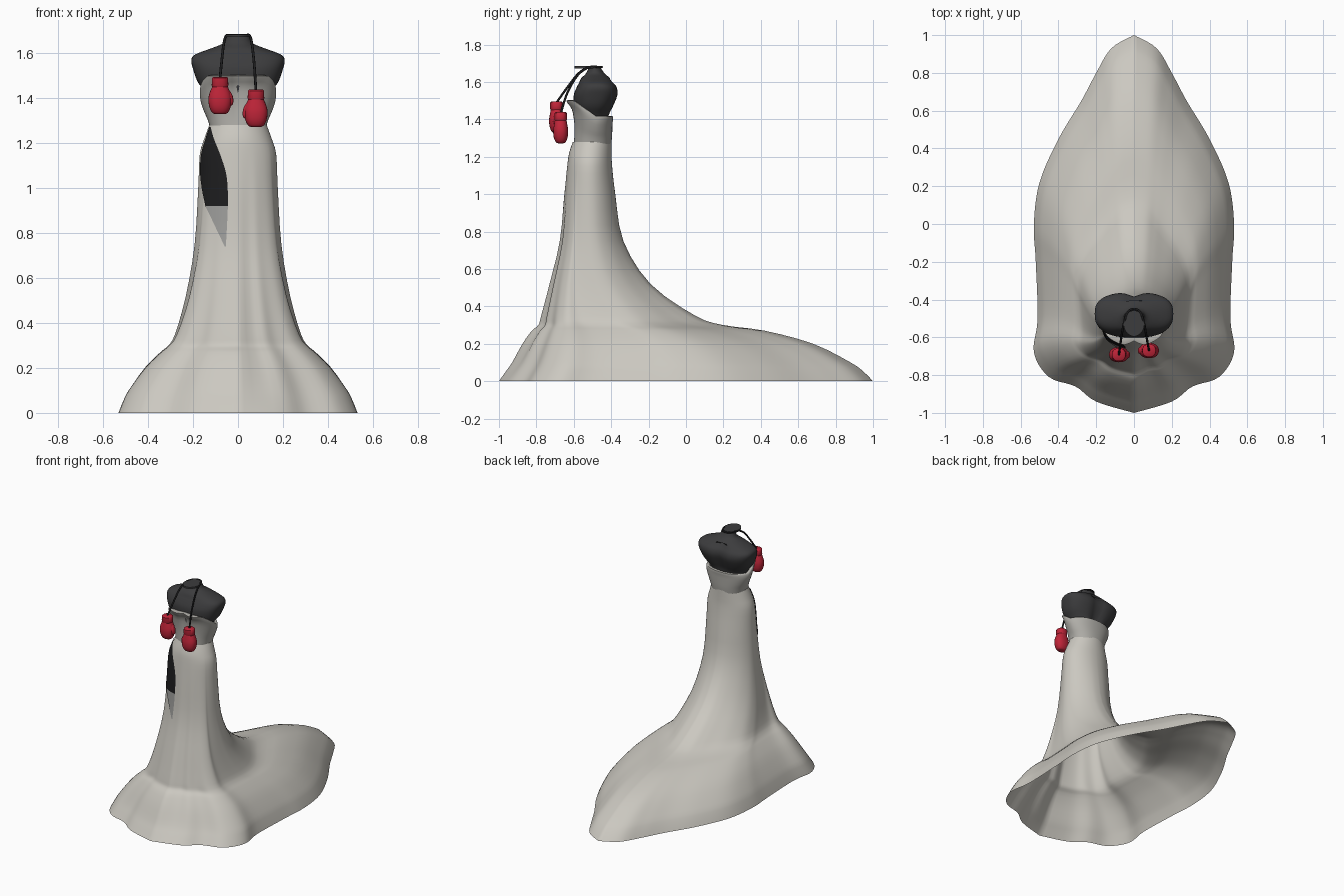
import bpy, bmesh, math
from mathutils import Vector
from mathutils.bvhtree import BVHTree

if "Cube" in bpy.data.objects:
    bpy.data.objects.remove(bpy.data.objects["Cube"])


def material(name, r, g, b):
    m = bpy.data.materials.new(name)
    m.use_nodes = True
    m.diffuse_color = (r, g, b, 1)
    bsdf = next(n for n in m.node_tree.nodes if n.type == 'BSDF_PRINCIPLED')
    bsdf.inputs["Base Color"].default_value = (r, g, b, 1)
    bsdf.inputs["Roughness"].default_value = 0.8
    return m


ivory = material("ivory satin", 0.60, 0.58, 0.53)
grey = material("bodice grey", 0.43, 0.42, 0.39)
charcoal = material("charcoal mannequin", 0.045, 0.045, 0.047)
black = material("black", 0.012, 0.012, 0.013)
lining = material("sheer lining", 0.33, 0.33, 0.32)
red = material("red leather", 0.52, 0.018, 0.04)


def finish(bm, name, mat, angle=50):
    mesh = bpy.data.meshes.new(name)
    bm.to_mesh(mesh)
    bm.free()
    ob = bpy.data.objects.new(name, mesh)
    bpy.context.collection.objects.link(ob)
    mesh.materials.append(mat)
    bpy.ops.object.select_all(action='DESELECT')
    ob.select_set(True)
    bpy.context.view_layer.objects.active = ob
    bpy.ops.object.shade_smooth_by_angle(angle=math.radians(angle))
    return ob


def loft(name, rings, mat, caps=True, closed=True, angle=50):
    """Skin a list of equally long point rows."""
    bm = bmesh.new()
    rows = [[bm.verts.new(p) for p in ring] for ring in rings]
    n = len(rows[0])
    for a, b in zip(rows, rows[1:]):
        for i in range(n if closed else n - 1):
            j = (i + 1) % n
            bm.faces.new((a[i], a[j], b[j], b[i]))
    if caps:
        bm.faces.new(rows[0][::-1])
        bm.faces.new(rows[-1])
    return finish(bm, name, mat, angle)


def spline(points, steps):
    """Smooth curve through tuples of any length."""
    pts = [points[0]] + list(points) + [points[-1]]
    out = []
    for a, b, c, d in zip(pts, pts[1:], pts[2:], pts[3:]):
        for s in range(steps):
            t = s / steps
            out.append(tuple(0.5 * (2 * q + (r - p) * t + (2 * p - 5 * q + 4 * r - u) * t * t
                                    + (3 * q - p - 3 * r + u) * t ** 3)
                             for p, q, r, u in zip(a, b, c, d)))
    return out + [tuple(points[-1])]


def oval(z, hw, yf, yb, power=2.0, cx=0.0, n=48):
    """Horizontal rounded ring between front yf and back yb."""
    ring = []
    for i in range(n):
        a = 2 * math.pi * i / n - math.pi / 2
        c, s = math.cos(a), math.sin(a)
        x = math.copysign(abs(c) ** (2 / power), c)
        y = math.copysign(abs(s) ** (2 / power), s)
        ring.append(Vector((cx + hw * x, (yf + yb) / 2 + (yb - yf) / 2 * y, z)))
    return ring


# Skirt: hem outline that fades into an oval towards the waist
hem_half = spline([(0, -1), (.2, -.94), (.31, -.86), (.45, -.81), (.53, -.68), (.51, -.5),
                   (.52, -.2), (.53, 0), (.5, .22), (.4, .45), (.28, .65), (.2, .8),
                   (.12, .93), (0, 1)], 5)
hem = hem_half + [(-x, y) for x, y in hem_half[-2:0:-1]]
# height, half width, front y, back y, share of hem shape
skirt_levels = [(0, .53, -1, 1, 1), (.05, .51, -.965, .95, 1), (.1, .485, -.93, .88, 1),
                (.2, .415, -.875, .68, .95), (.27, .345, -.825, .42, .92),
                (.3, .31, -.79, .2, .9), (.35, .28, -.775, .05, .8),
                (.52, .232, -.73, -.19, .55), (.75, .193, -.675, -.335, .3),
                (1, .177, -.65, -.378, .12), (1.15, .17, -.635, -.395, .05),
                (1.22, .15, -.625, -.398, 0), (1.28, .128, -.605, -.398, 0)]
skirt_rings = []
for z, hw, yf, yb, share in spline(skirt_levels, 3):
    ring = []
    for hx, hy in hem:
        d = Vector((hx / .53, hy))
        d = d.normalized() * (1 + (d.length - 1) * share)
        fold = 1 - .05 * math.sin(math.pi * min(z / 1.2, 1)) * math.exp(-((hx - .13) / .07) ** 2) * (hy < 0)
        ring.append(Vector((hw * d.x, (yf + yb) / 2 + (yb - yf) / 2 * d.y * fold, z)))
    skirt_rings.append(ring)
skirt = loft("skirt_with_train", skirt_rings, ivory, caps=False)

# Mannequin torso with a hollow along the spine
torso_rings = []
for z, hw, yf, yb, power in spline([
        (1.36, .115, -.58, -.41, 2), (1.42, .14, -.59, -.405, 2.2), (1.47, .178, -.6, -.385, 2.5),
        (1.53, .2, -.6, -.363, 2.7), (1.57, .208, -.585, -.367, 2.7), (1.595, .19, -.572, -.385, 2.5),
        (1.62, .125, -.56, -.405, 2.2), (1.645, .065, -.535, -.435, 2), (1.675, .052, -.52, -.455, 2)], 3):
    ring = oval(z, hw, yf, yb, power)
    for p in ring:
        if p.y > (yf + yb) / 2 and z < 1.62:
            p.y -= .022 * math.exp(-(p.x / .04) ** 2)
    torso_rings.append(ring)
loft("mannequin_torso", torso_rings, charcoal)
loft("neck_cap", [oval(z, .055, -.595, -.458) for z in (1.672, 1.684)], charcoal)

# Strapless bodice: upper edge drops from the bust to the back
bodice_rings = []
for t, hw, yf, yb in spline([(0, .124, -.602, -.4), (.25, .135, -.6, -.396), (.5, .152, -.602, -.394),
                             (.8, .168, -.615, -.392), (1, .168, -.645, -.39), (1, .15, -.6, -.41)], 3):
    ring = oval(0, hw, yf, yb, 2.2)
    for p in ring:
        back = min(max((p.y + .6) / .12, 0), 1)
        p.z = 1.265 + t * (.235 - .085 * back)
        if back < 1:
            p.y += .025 * t * math.exp(-(p.x / .03) ** 2)
    bodice_rings.append(ring)
loft("bodice", bodice_rings, grey, caps=False)

# Hip slit: thin panels laid on the skirt front
skirt_tree = BVHTree.FromPolygons([v.co for v in skirt.data.vertices],
                                  [p.vertices for p in skirt.data.polygons])


def panel(name, edges, mat):
    rows = []
    for z, left, right in spline(edges, 4):
        row = []
        for i in range(9):
            start = Vector((left + (right - left) * i / 8, -2, z))
            hit = skirt_tree.ray_cast(start, Vector((0, 1, 0)))
            if hit[0] is None:
                hit = skirt_tree.find_nearest(Vector((start.x, -.52, z)))
            out = hit[1] if hit[1].y < 0 else -hit[1]
            row.append(hit[0] + out * .005)
        rows.append(row)
    loft(name, rows, mat, caps=False, closed=False)


panel("slit_panel", [(.92, -.142, -.044), (1, -.157, -.045), (1.07, -.164, -.053), (1.15, -.16, -.078),
                     (1.22, -.14, -.105), (1.27, -.124, -.118)], black)
panel("slit_lining", [(.74, -.058, -.053), (.83, -.1, -.048), (.92, -.142, -.044)], lining)


# Hanging gloves: padded fist, cuff and thumb
def glove(side, cx, cy, cz):
    def stack(part, levels, steps):
        loft(side + part, [oval(cz + z, hw, cy - hd, cy + hd, 2.3, cx + dx, 24)
                           for z, hw, hd, dx in spline(levels, steps)], red)
    thumb = -math.copysign(1, cx)
    stack("_glove_fist", [(-.066, .018, .014, 0), (-.06, .034, .026, 0), (-.035, .047, .037, 0),
                          (0, .052, .04, 0), (.03, .046, .036, 0), (.062, .032, .03, 0)], 3)
    stack("_glove_cuff", [(.055, .034, .031, 0), (.062, .037, .034, 0),
                          (.095, .036, .034, 0), (.1, .03, .028, 0)], 1)
    stack("_glove_thumb", [(-.03, .006, .006, thumb * .04), (-.02, .015, .016, thumb * .043),
                           (.01, .018, .02, thumb * .04), (.035, .014, .015, thumb * .032),
                           (.045, .005, .005, thumb * .028)], 3)


glove("right", -.08, -.692, 1.395)
glove("left", .08, -.67, 1.338)

# Cord around the neck
cord = bpy.data.curves.new("neck_cord", 'CURVE')
cord.dimensions = '3D'
cord.bevel_depth = .006
cord.bevel_resolution = 2
cord.use_fill_caps = True
path = spline([(-.08, -.692, 1.49), (-.072, -.635, 1.57), (-.063, -.575, 1.645), (-.052, -.52, 1.678),
               (-.032, -.465, 1.68), (0, -.45, 1.68), (.032, -.465, 1.68), (.052, -.52, 1.678),
               (.063, -.58, 1.635), (.073, -.635, 1.54), (.08, -.67, 1.43)], 5)
line = cord.splines.new('POLY')
line.points.add(len(path) - 1)
for point, co in zip(line.points, path):
    point.co = (*co, 1)
cord.materials.append(black)
bpy.context.collection.objects.link(bpy.data.objects.new("neck_cord", cord))
